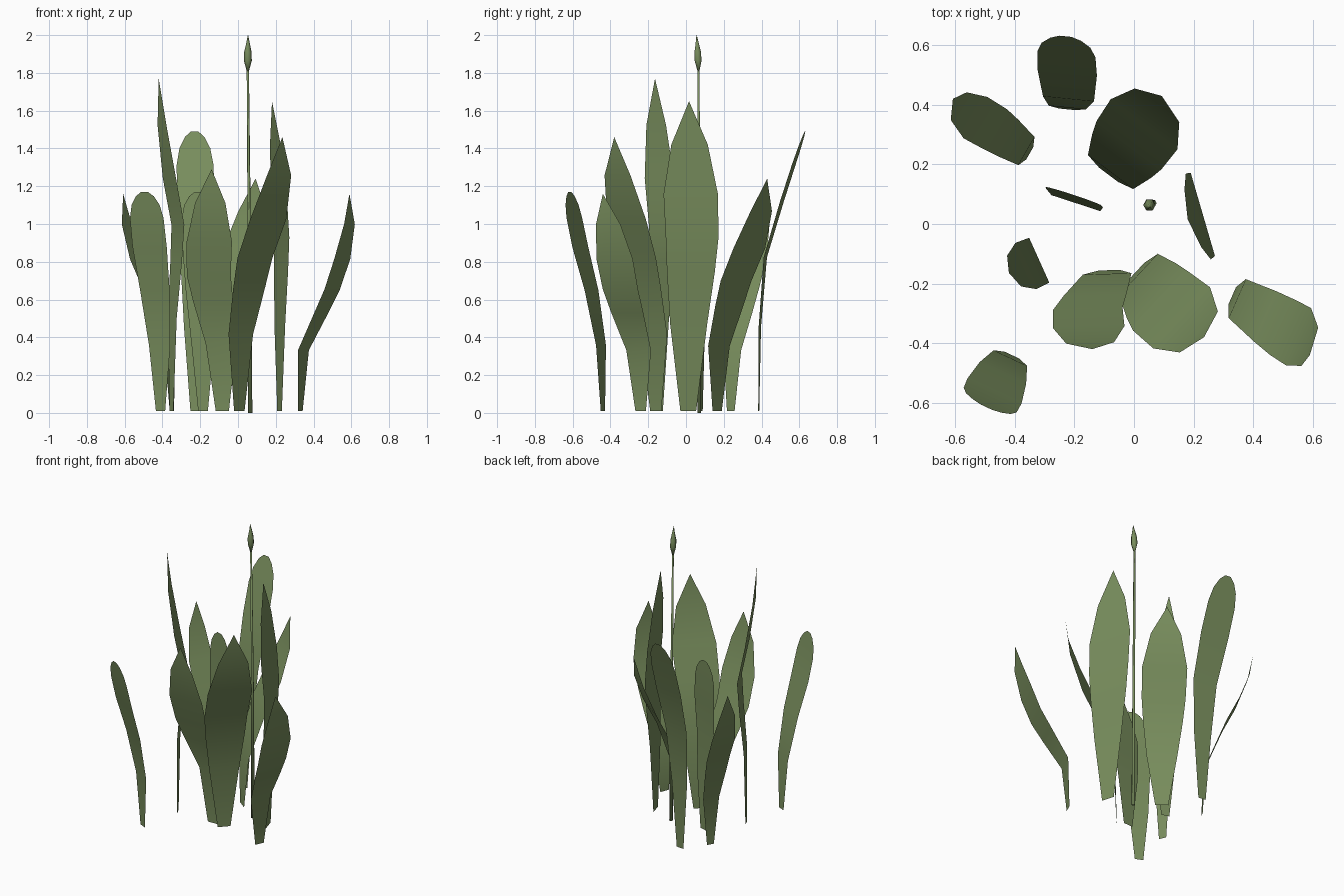
import bpy, bmesh, math
from mathutils import Vector

if "Cube" in bpy.data.objects:
    bpy.data.objects.remove(bpy.data.objects["Cube"])

leaf_green = bpy.data.materials.new("leaf green")
leaf_green.diffuse_color = (0.19, 0.27, 0.11, 1)
leaf_green.use_nodes = True
leaf_green.node_tree.nodes["Principled BSDF"].inputs["Base Color"].default_value = leaf_green.diffuse_color

# (height fraction, width fraction) outlines of the two leaf types
POINTED = [(0, .29), (.28, .68), (.45, .88), (.56, .97), (.70, 1), (.86, .67), (1, 0)]
STRAP = [(0, .27), (.3, .62), (.55, .86), (.75, 1), (.88, .98), (.94, .82), (.98, .52), (1, .2)]


def finish(bm, name):
    me = bpy.data.meshes.new(name)
    bm.to_mesh(me)
    bm.free()
    me.materials.append(leaf_green)
    for p in me.polygons:
        p.use_smooth = True
    ob = bpy.data.objects.new(name, me)
    bpy.context.collection.objects.link(ob)
    return ob


def leaf(name, outline, height, half, across, base, mid, upper, tip):
    """Flat leaf swept along a bent midrib; across = direction of its width."""
    b, m, u, t = (Vector(p) for p in (base, mid, upper, tip))
    knots = [(0, b), (.28, b.lerp(m, .1)), (.55, m), (.8, u), (1, t)]
    side = Vector(across).normalized() * half
    bm = bmesh.new()
    prev = None
    for f, w in outline:
        for (f0, p0), (f1, p1) in zip(knots, knots[1:]):
            if f <= f1:
                c = p0.lerp(p1, (f - f0) / (f1 - f0))
                break
        z = .01 + f * (height - .01)
        offs = (-w, w) if w else (0,)
        row = [bm.verts.new((c.x + side.x * s, c.y + side.y * s, z)) for s in offs]
        if prev:
            bm.faces.new(prev + row[::-1])
        prev = row
    finish(bm, name)


# Pointed leaves
leaf("pointed_leaf_back", POINTED, 1.24, .14, (.8, -.6), (-.085, .165), (-.02, .26), (.07, .385), (.093, .43))
leaf("pointed_leaf_back_left", POINTED, 1.16, .08, (.5, .87), (-.35, .237), (-.46, .315), (-.58, .385), (-.608, .42))
leaf("pointed_leaf_right", POINTED, 1.65, .15, (.28, -.96), (.22, .012), (.232, .033), (.205, .02), (.18, .016))
leaf("pointed_leaf_left", POINTED, 1.77, .085, (.41, -.91), (-.352, -.145), (-.315, -.12), (-.395, -.155), (-.42, -.164))
leaf("pointed_leaf_front", POINTED, 1.29, .12, (1, .03), (-.083, -.155), (-.155, -.28), (-.15, -.39), (-.14, -.42))
leaf("pointed_leaf_front_middle", POINTED, 1.46, .14, (.68, .73), (.007, -.16), (.085, -.255), (.21, -.355), (.235, -.38))
leaf("pointed_leaf_front_right", POINTED, 1.16, .105, (.4, .91), (.33, -.24), (.495, -.345), (.59, -.40), (.59, -.44))

# Rounded strap leaves
leaf("strap_leaf_back", STRAP, 1.49, .1, (.99, -.1), (-.225, .385), (-.22, .42), (-.225, .53), (-.23, .63))
leaf("strap_leaf_middle", STRAP, 1.17, .1, (.95, -.31), (-.185, .08), (-.195, .07), (-.2, .09), (-.21, .1))
leaf("strap_leaf_front_left", STRAP, 1.17, .1, (.9, -.42), (-.41, -.44), (-.44, -.5), (-.475, -.575), (-.495, -.615))


def lathe(name, rings, sides=6):
    """Tube through rings of (x, y, z, radius), closed at both ends."""
    bm = bmesh.new()
    prev = None
    for x, y, z, r in rings:
        ring = [bm.verts.new((x + r * math.cos(a), y + r * math.sin(a), z))
                for a in (math.tau * i / sides for i in range(sides))]
        if prev:
            for i in range(sides):
                j = (i + 1) % sides
                bm.faces.new((prev[i], prev[j], ring[j], ring[i]))
        else:
            bm.faces.new(ring[::-1])
        prev = ring
    bm.faces.new(prev)
    finish(bm, name)


# Flower stalk and closed bud
lathe("stalk", [(.064, .07, 0, .012), (.06, .07, .9, .009), (.052, .066, 1.82, .006)])
lathe("bud", [(.052, .066, 1.81, .006), (.052, .064, 1.865, .021), (.052, .062, 1.91, .02),
              (.053, .06, 1.95, .011), (.053, .056, 2.0, .001)])
